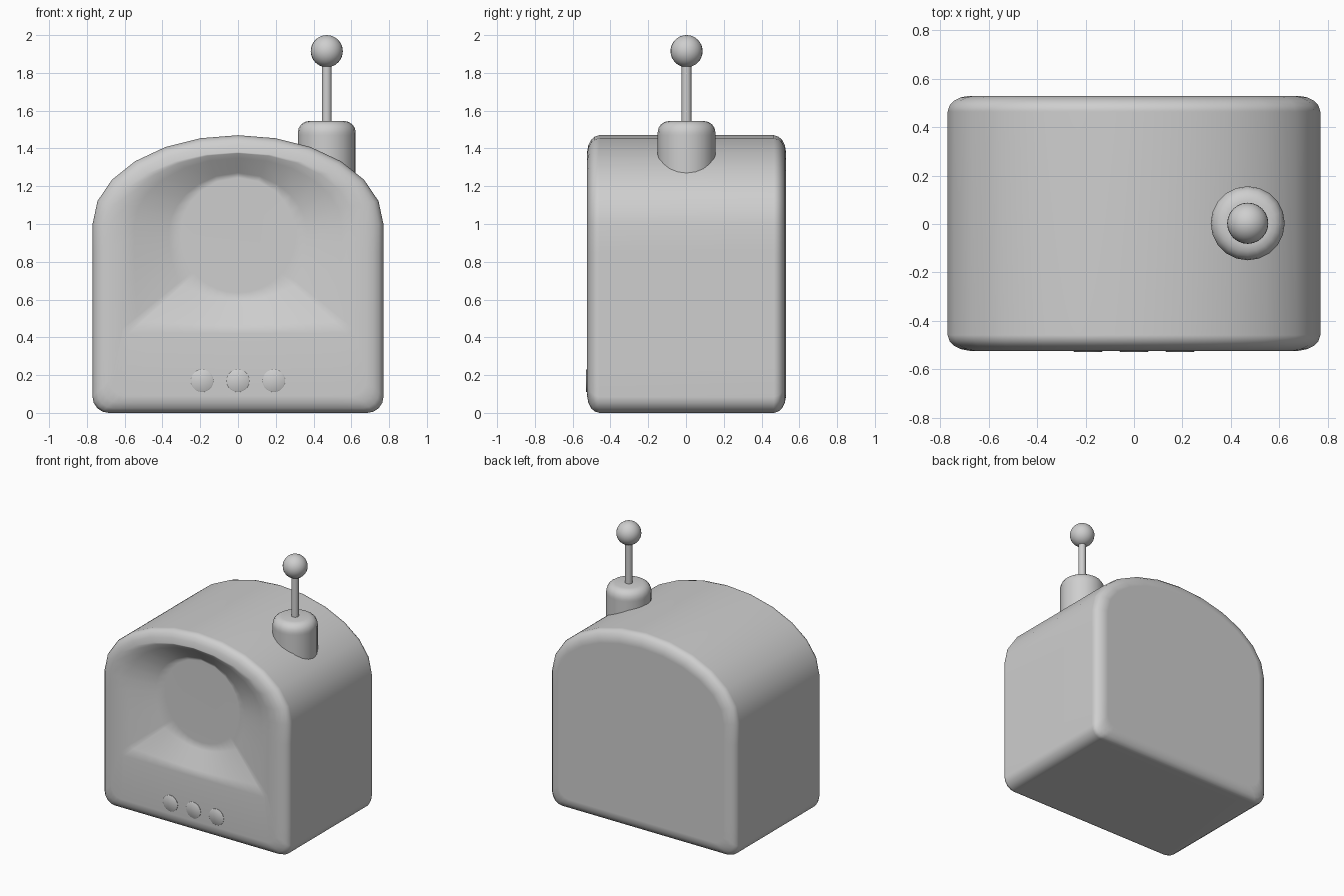
import bpy, bmesh
from math import sin, cos, pi, atan2, radians

cube = bpy.data.objects.get("Cube")
if cube:
    bpy.data.objects.remove(cube)

# One plain grey for every part
GREY = (0.62, 0.62, 0.62, 1)
grey = bpy.data.materials.new("plain_grey")
grey.use_nodes = True
grey.diffuse_color = GREY
grey.node_tree.nodes["Principled BSDF"].inputs["Base Color"].default_value = GREY


def arch(half, low, top, corner, spring=1.0):
    """Closed outline in x, z: rounded foot corners, straight sides, arched top."""
    right = []
    for i in range(6):                       # floor line, centre to corner
        right.append(((half - corner) * i / 6, low))
    for i in range(5):                       # rounded corner
        a = pi / 2 * i / 4
        right.append((half - corner + corner * sin(a), low + corner - corner * cos(a)))
    for i in range(1, 6):                    # side
        right.append((half, low + corner + (spring - low - corner) * i / 6))
    for i in range(7):                       # arch
        a = pi / 2 * i / 6
        right.append((half * cos(a), spring + (top - spring) * sin(a)))
    return right + [(-x, z) for x, z in right[-2:0:-1]]


def finish(name, bm, angle):
    bmesh.ops.recalc_face_normals(bm, faces=bm.faces)
    mesh = bpy.data.meshes.new(name)
    bm.to_mesh(mesh)
    bm.free()
    mesh.materials.append(grey)
    obj = bpy.data.objects.new(name, mesh)
    bpy.context.collection.objects.link(obj)
    bpy.ops.object.select_all(action='DESELECT')
    obj.select_set(True)
    bpy.context.view_layer.objects.active = obj
    bpy.ops.object.shade_smooth_by_angle(angle=radians(angle))
    return obj


def loft(name, rings, angle):
    """Skin a row of equal point rings and cap both ends."""
    bm = bmesh.new()
    loops = [[bm.verts.new(p) for p in ring] for ring in rings]
    for a, b in zip(loops, loops[1:]):
        for i in range(len(a)):
            j = (i + 1) % len(a)
            bm.faces.new((a[i], a[j], b[j], b[i]))
    bm.faces.new(loops[0])
    bm.faces.new(loops[-1])
    return finish(name, bm, angle)


def lathe(name, profile, centre, sides, axis='z'):
    """Turn (radius, height) pairs around a vertical or front-facing axis."""
    cx, cy, cz = centre
    rings = []
    for r, h in profile:
        ring = []
        for i in range(sides):
            u, v = r * cos(2 * pi * i / sides), r * sin(2 * pi * i / sides)
            ring.append((cx + u, cy + v, cz + h) if axis == 'z' else (cx + u, cy - h, cz + v))
        rings.append(ring)
    return loft(name, rings, 50)


# Cabinet: arched shell with softened ends and a dished front
FRONT, BACK = -0.524, 0.53


def shell(y, inset):
    return [(x, y, z) for x, z in arch(0.77 - inset, inset, 1.47 - inset, 0.085)]


def dish(t):
    """Ring of the front dish, from its round floor (0) to its arched rim (1)."""
    ring = []
    for x, z in arch(0.61, 0.42, 1.375, 0.03):
        a = atan2(z - 0.94, x)
        fx, fz = 0.305 * cos(a), 0.94 + 0.305 * sin(a)
        ring.append((fx + (x - fx) * t, FRONT + 0.1 * (1 - t), fz + (z - fz) * t))
    return ring


ends = ((0.0, 0.09), (0.007, 0.053), (0.021, 0.025), (0.04, 0.008), (0.065, 0.0))
rings = [dish(t) for t in (0, 0.2, 0.8, 1)]
rings += [shell(FRONT + d, inset) for d, inset in ends]
rings += [shell(BACK - d, inset) for d, inset in reversed(ends)]
cabinet = loft("cabinet", rings, 60)
weighted = cabinet.modifiers.new("even_shading", 'WEIGHTED_NORMAL')
weighted.keep_sharp = True

# Row of three front buttons
for label, x in (("right", -0.19), ("middle", 0.0), ("left", 0.19)):
    lathe(label + "_button", ((0.06, -0.02), (0.06, 0.003), (0.056, 0.006)),
          (x, FRONT, 0.17), 20, 'y')

# Antenna: rounded socket, thin rod and ball tip
AX, AY = 0.47, 0.003
socket = [(0.153, 1.15), (0.153, 1.47)]
socket += [(0.093 + 0.06 * cos(pi * i / 8), 1.485 + 0.06 * sin(pi * i / 8)) for i in range(5)]
lathe("antenna_socket", socket, (AX, AY, 0), 20)
lathe("antenna_rod", ((0.026, 1.5), (0.026, 1.87)), (AX, AY, 0), 16)

bm = bmesh.new()
bmesh.ops.create_uvsphere(bm, u_segments=24, v_segments=16, radius=0.085)
bmesh.ops.translate(bm, verts=bm.verts, vec=(AX, AY, 1.915))
finish("antenna_ball", bm, 50)
